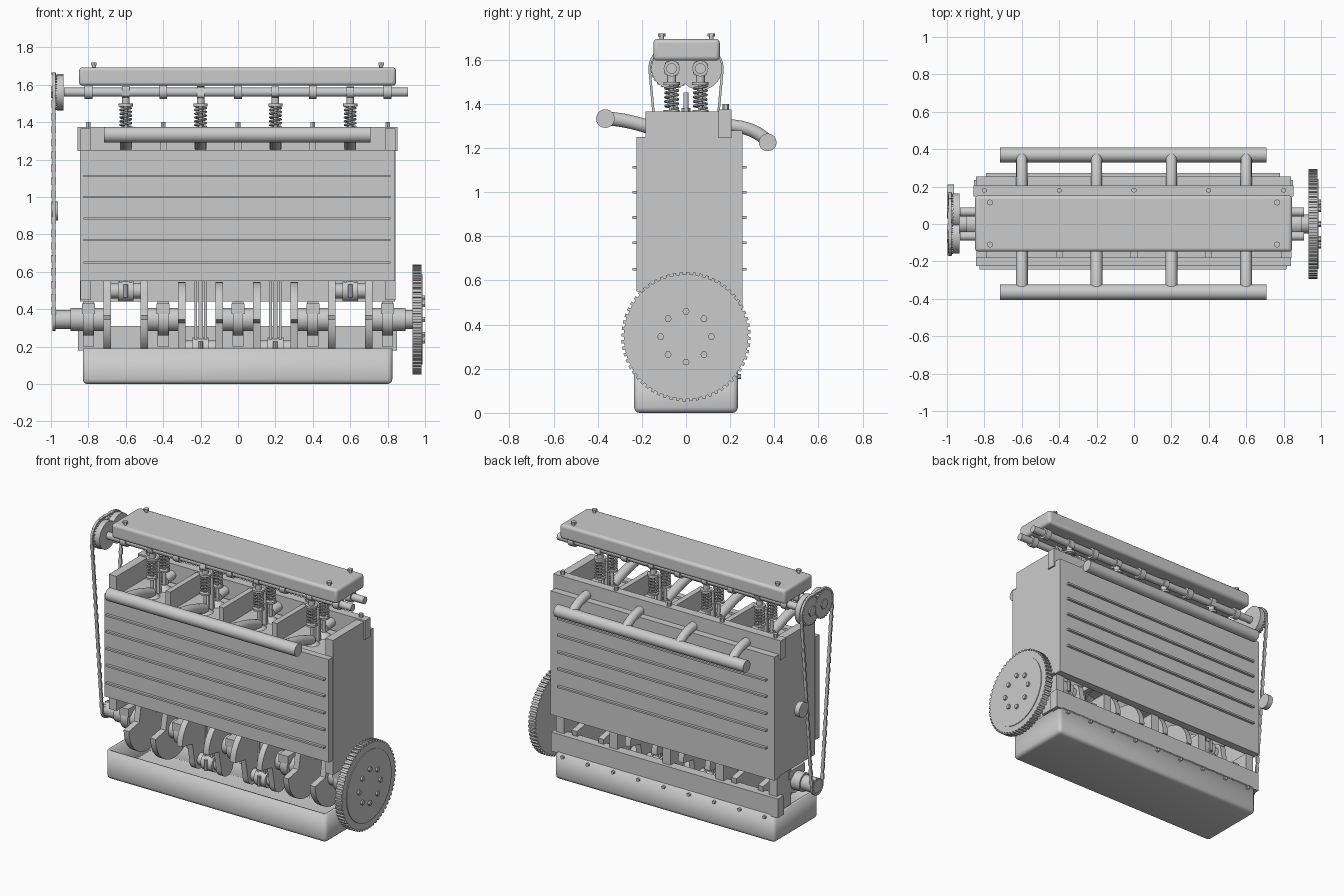
import bpy, bmesh, math
from mathutils import Vector, Matrix

if "Cube" in bpy.data.objects:
    bpy.data.objects.remove(bpy.data.objects["Cube"])

TAU = math.tau
CYL = (-0.6, -0.2, 0.2, 0.6)
MAINS = (-0.8, -0.4, 0.0, 0.4, 0.8)
CRANK_Z, CAM_Z, CAM_Y, THROW = 0.345, 1.56, 0.065, 0.153


def finish(name, bm, bevel=0):
    bmesh.ops.recalc_face_normals(bm, faces=bm.faces)
    me = bpy.data.meshes.new(name)
    bm.to_mesh(me)
    bm.free()
    ob = bpy.data.objects.new(name, me)
    bpy.context.collection.objects.link(ob)
    if bevel:
        m = ob.modifiers.new("bevel", 'BEVEL')
        m.width, m.segments = bevel, 3
    return ob


def box(name, x0, x1, y0, y1, z0, z1, bevel=0):
    bm = bmesh.new()
    bmesh.ops.create_cube(bm, size=1)
    for v in bm.verts:
        v.co = Vector(((x0 + x1) / 2 + v.co.x * (x1 - x0), (y0 + y1) / 2 + v.co.y * (y1 - y0),
                       (z0 + z1) / 2 + v.co.z * (z1 - z0)))
    return finish(name, bm, bevel)


def cyl(name, c, r, depth, axis='X', seg=32, r2=None):
    bm = bmesh.new()
    bmesh.ops.create_cone(bm, cap_ends=True, segments=seg, radius1=r, radius2=r if r2 is None else r2, depth=depth)
    rot = {'X': Matrix.Rotation(math.pi / 2, 4, 'Y'), 'Y': Matrix.Rotation(math.pi / 2, 4, 'X'),
           'Z': Matrix.Identity(4)}[axis]
    bm.transform(Matrix.Translation(c) @ rot)
    return finish(name, bm)


def plate(name, pts, x0, x1):
    """Extrude a (y, z) outline along x."""
    bm = bmesh.new()
    a = [bm.verts.new((x0, y, z)) for y, z in pts]
    b = [bm.verts.new((x1, y, z)) for y, z in pts]
    n = len(pts)
    bm.faces.new(a)
    bm.faces.new(b)
    for i in range(n):
        bm.faces.new((a[i], a[(i + 1) % n], b[(i + 1) % n], b[i]))
    return finish(name, bm)


def arc(cy, cz, r, a0, a1, n):
    return [(cy + r * math.cos(math.radians(a0 + (a1 - a0) * i / n)),
             cz + r * math.sin(math.radians(a0 + (a1 - a0) * i / n))) for i in range(n + 1)]


def gear(name, cy, cz, r, tooth, n, x0, x1):
    pts = []
    for i in range(n):
        for f, rad in ((0, r), (.5, r), (.5, r + tooth), (.98, r + tooth)):
            a = TAU * (i + f) / n
            pts.append((cy + rad * math.cos(a), cz + rad * math.sin(a)))
    return plate(name, pts, x0, x1)


def wire(name, pts, r, res=3):
    cu = bpy.data.curves.new(name, 'CURVE')
    cu.dimensions, cu.bevel_depth, cu.bevel_resolution, cu.use_fill_caps = '3D', r, res, True
    sp = cu.splines.new('POLY')
    sp.points.add(len(pts) - 1)
    for p, co in zip(sp.points, pts):
        p.co = (*co, 1)
    ob = bpy.data.objects.new(name, cu)
    bpy.context.collection.objects.link(ob)
    return ob


def tube(name, x, c, r):
    """Smooth runner through quadratic Bezier (y, z) points."""
    (y0, z0), (y1, z1), (y2, z2) = c
    pts = []
    for i in range(13):
        t = i / 12
        k0, k1, k2 = (1 - t) ** 2, 2 * t * (1 - t), t * t
        pts.append((x, k0 * y0 + k1 * y1 + k2 * y2, k0 * z0 + k1 * z1 + k2 * z2))
    return wire(name, pts, r, 5)


# oil pan, open on top
pan = box("oil_pan", -0.83, 0.825, -0.235, 0.235, 0, 0.19)
bm = bmesh.new()
bm.from_mesh(pan.data)
bm.faces.ensure_lookup_table()
bmesh.ops.delete(bm, geom=[f for f in bm.faces if f.calc_center_median().z > 0.18], context='FACES_ONLY')
bmesh.ops.bevel(bm, geom=[e for e in bm.edges if not e.is_boundary], offset=0.025, segments=3,
                profile=0.5, affect='EDGES')
bm.to_mesh(pan.data)
bm.free()
sol = pan.modifiers.new("wall", 'SOLIDIFY')
sol.thickness, sol.offset = 0.02, -1
for i in range(9):
    cyl("pan_bolt", (-0.76 + i * 0.19, 0.24, 0.165), 0.012, 0.02, 'Y', 6)

# cutaway block: panels, end plates, dividers, deck
box("crankcase_rail", -0.855, 0.85, 0.17, 0.235, 0.18, 0.31)
box("block_front_panel", -0.845, 0.84, -0.225, -0.18, 0.55, 1.25)
box("block_back_panel", -0.845, 0.84, 0.2, 0.255, 0.44, 1.28)
for z in (0.65, 0.77, 0.885, 1.0, 1.112):
    box("front_rib", -0.825, 0.815, -0.243, -0.22, z - 0.006, z + 0.006)
    box("back_rib", -0.79, 0.78, 0.25, 0.273, z - 0.006, z + 0.006)
for s in (-1, 1):
    box("block_end_plate", s * 0.785, s * 0.842, -0.183, 0.2, 0.45, 1.365)
for x in MAINS[1:4]:
    box("head_divider", x - 0.018, x + 0.018, -0.18, 0.2, 0.56, 1.365)
box("head_deck", -0.8, 0.8, -0.18, 0.2, 1.2, 1.235)
box("head_back_rail", -0.857, 0.852, 0.148, 0.207, 1.245, 1.375)
for x in MAINS:
    cyl("head_bolt", (x, 0.18, 1.385), 0.014, 0.03, 'Z', 6)

# crankshaft mains and bearings
for x in MAINS:
    cyl("main_journal", (x, 0, CRANK_Z), 0.062, 0.19)
    cyl("main_bearing", (x, 0, CRANK_Z), 0.085, 0.055)
    box("bearing_saddle", x - 0.035, x + 0.035, -0.085, 0.085, CRANK_Z + 0.03, CRANK_Z + 0.085)
    box("bearing_support", x - 0.03, x + 0.03, 0.06, 0.21, 0.2, 0.44)
cyl("crank_nose", (-0.92, 0, CRANK_Z), 0.05, 0.13)
cyl("crank_tail", (0.92, 0, CRANK_Z), 0.05, 0.1)

# webs, rods, pistons, liners
for x in CYL:
    s = 1 if abs(x) > 0.5 else -1
    pin = CRANK_Z + s * THROW
    web = arc(0, 0, 0.2, 180, 360, 20) + [(0.09, 0.02)] + arc(0, THROW, 0.065, 0, 180, 10) + [(-0.09, 0.02)]
    web = [(y, CRANK_Z + s * z) for y, z in web]
    for o in (-0.1, 0.1):
        plate("crank_web", web, x + o - 0.02, x + o + 0.02)
    cyl("crank_pin", (x, 0, pin), 0.04, 0.2)
    cyl("rod_big_end", (x, 0, pin), 0.058, 0.085)
    for b in (-0.06, 0.06):
        cyl("rod_bolt", (x, b, pin), 0.012, 0.07, 'Z', 8)
    box("rod_web", x - 0.012, x + 0.012, -0.03, 0.03, pin + 0.04, pin + 0.5)
    for o in (-0.026, 0.026):
        box("rod_flange", x + o - 0.007, x + o + 0.007, -0.035, 0.035, pin + 0.04, pin + 0.5)
    cyl("wrist_pin", (x, 0, pin + 0.5), 0.03, 0.26)
    cyl("piston", (x, 0, pin + 0.54), 0.148, 0.18, 'Z', 40)
    bm = bmesh.new()
    bmesh.ops.create_cone(bm, cap_ends=False, segments=40, radius1=0.165, radius2=0.165, depth=0.62)
    bm.transform(Matrix.Translation((x, 0, 0.89)))
    m = finish("cylinder_liner", bm).modifiers.new("wall", 'SOLIDIFY')
    m.thickness = 0.014

# flywheel with ring gear
gear("flywheel_ring", 0, CRANK_Z, 0.282, 0.011, 60, 0.932, 0.982)
cyl("flywheel_face", (0.962, 0, CRANK_Z), 0.24, 0.05, 'X', 64)
for i in range(8):
    a = TAU * i / 8
    cyl("flywheel_bolt", (0.99, 0.115 * math.cos(a), CRANK_Z + 0.115 * math.sin(a)), 0.016, 0.02, 'X', 6)

# valves, springs, plugs
for k, x in enumerate(CYL):
    for s in (-1, 1):
        y = s * CAM_Y
        cyl("valve_stem", (x, y, 1.38), 0.011, 0.29, 'Z', 12)
        cyl("valve_head", (x, y, 1.25), 0.05, 0.03, 'Z', 24, 0.015)
        cyl("spring_seat", (x, y, 1.365), 0.036, 0.012, 'Z', 24)
        cyl("spring_retainer", (x, y, 1.492), 0.038, 0.014, 'Z', 24)
        cyl("tappet", (x, y, 1.515), 0.02, 0.035, 'Z', 16)
        wire("valve_spring", [(x + 0.029 * math.cos(TAU * i / 14), y + 0.029 * math.sin(TAU * i / 14),
                               1.375 + 0.11 * i / 77) for i in range(78)], 0.006, 1)
        # cam lobe: round base with a raised nose
        a = 90 * k + (40 if s > 0 else 130)
        lobe = arc(0, 0, 0.032, 90, 270, 12) + arc(0.025, 0, 0.015, -70, 70, 6)
        ca, sa = math.cos(math.radians(a)), math.sin(math.radians(a))
        plate("cam_lobe", [(y + p * ca - q * sa, CAM_Z + p * sa + q * ca) for p, q in lobe], x - 0.02, x + 0.02)
    cyl("spark_plug", (x, 0, 1.3), 0.02, 0.16, 'Z', 6)
    cyl("plug_insulator", (x, 0, 1.41), 0.012, 0.08, 'Z', 16)

# camshafts, bearings, sprockets
for s in (-1, 1):
    cyl("camshaft", (-0.01, s * CAM_Y, CAM_Z), 0.024, 1.84, 'X', 24)
    for x in MAINS:
        cyl("cam_bearing", (x, s * CAM_Y, CAM_Z), 0.036, 0.042, 'X', 24)
    gear("cam_sprocket", s * CAM_Y, CAM_Z, 0.088, 0.008, 28, -0.992 + (s > 0) * 0.002, -0.968)
    cyl("cam_sprocket_body", (-0.95, s * CAM_Y, CAM_Z), 0.095 + s * 0.003, 0.036, 'X', 40)
    cyl("sprocket_hub", (-0.985, s * CAM_Y, CAM_Z), 0.035, 0.028, 'X', 6)
gear("crank_sprocket", 0, CRANK_Z, 0.043, 0.008, 14, -0.992, -0.97)
cyl("chain_tensioner", (-0.98, 0.16, 0.925), 0.05, 0.036)

# timing chain: box links along a tangent loop
half = arc(CAM_Y, CAM_Z, 0.1, 90, -5.2, 9) + arc(0, CRANK_Z, 0.055, -5.2, -90, 6)
loop = [Vector((0, *p)) for p in half] + [Vector((0, -y, z)) for y, z in reversed(half[:-1])]
bm = bmesh.new()
for p, q in zip(loop, loop[1:] + loop[:1]):
    n = max(1, round((q - p).length / 0.035))
    for i in range(n):
        c = p.lerp(q, (i + 0.5) / n) + Vector((-0.984, 0, 0))
        m = (q - p).to_track_quat('Z', 'X').to_matrix().to_4x4()
        w = 0.024 if i % 2 else 0.016
        size = Matrix.Diagonal((0.011, w, (q - p).length / n + 0.004, 1))
        if abs((m @ Vector((1, 0, 0))).x) > 0.5:
            size = Matrix.Diagonal((w, 0.011, (q - p).length / n + 0.004, 1))
        bmesh.ops.create_cube(bm, size=1, matrix=Matrix.Translation(c) @ m @ size)
finish("timing_chain", bm)

# manifolds with runners
cyl("intake_manifold", (-0.003, -0.365, 1.333), 0.042, 1.425)
cyl("exhaust_manifold", (-0.003, 0.37, 1.225), 0.04, 1.425)
for x in CYL:
    tube("intake_runner", x, ((-0.07, 1.26), (-0.25, 1.33), (-0.36, 1.333)), 0.032)
    tube("exhaust_runner", x, ((0.07, 1.29), (0.28, 1.33), (0.375, 1.225)), 0.03)

# floating cam cover
box("cam_cover", -0.85, 0.845, -0.148, 0.153, 1.595, 1.693, 0.018)
for x in (-0.77, 0.765):
    for y in (-0.11, 0.115):
        cyl("cover_bolt", (x, y, 1.695), 0.01, 0.03, 'Z', 12)
        cyl("cover_bolt_head", (x, y, 1.711), 0.017, 0.014, 'Z', 6)

# convert curves and smooth by angle
bpy.ops.object.select_all(action='DESELECT')
for ob in bpy.data.objects:
    if ob.type == 'CURVE':
        ob.select_set(True)
        bpy.context.view_layer.objects.active = ob
bpy.ops.object.convert(target='MESH')
bpy.ops.object.select_all(action='SELECT')
bpy.context.view_layer.objects.active = pan
bpy.ops.object.shade_smooth_by_angle(angle=math.radians(35))
